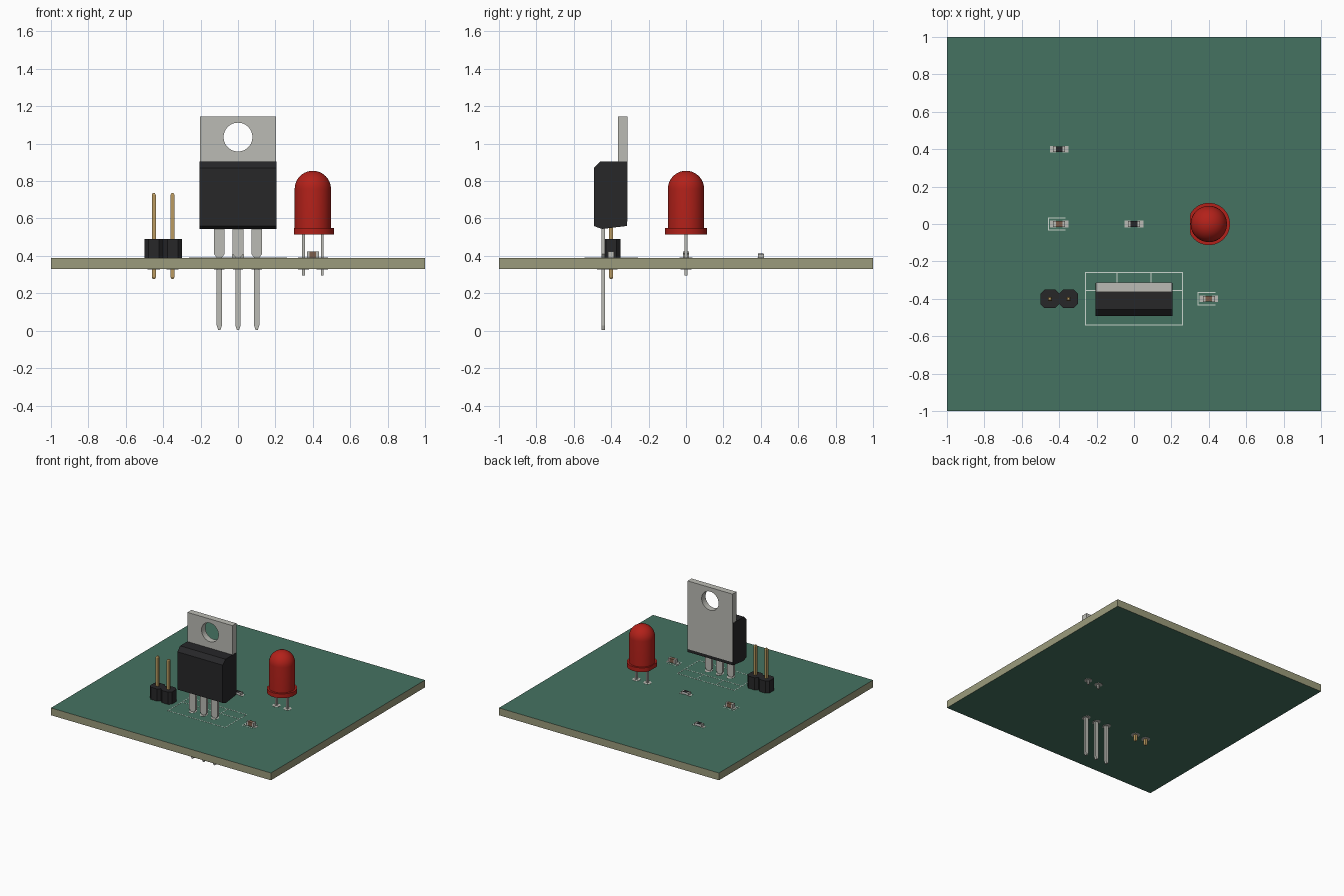
import bpy, bmesh
from math import sin, cos, pi
from mathutils import Vector

if "Cube" in bpy.data.objects:
    bpy.data.objects.remove(bpy.data.objects["Cube"])

Z0, Z1 = 0.33, 0.39  # board underside and top


def mat(name, r, g, b):
    m = bpy.data.materials.new(name)
    m.diffuse_color = (r, g, b, 1)
    m.use_nodes = True
    m.node_tree.nodes["Principled BSDF"].inputs["Base Color"].default_value = m.diffuse_color
    return m


GREEN = mat("solder_mask", 0.06, 0.17, 0.12)
CORE = mat("board_core", 0.33, 0.33, 0.20)
BLACK = mat("black_plastic", 0.02, 0.02, 0.022)
METAL = mat("tinned_metal", 0.5, 0.5, 0.46)
GOLD = mat("gold_pin", 0.5, 0.33, 0.12)
RED = mat("red_lens", 0.45, 0.015, 0.01)
BROWN = mat("ceramic_brown", 0.2, 0.11, 0.07)
WHITE = mat("white_ceramic", 0.8, 0.8, 0.78)
INK = mat("silkscreen", 0.6, 0.68, 0.62)


def finish(name, bm, material, smooth=False):
    bmesh.ops.recalc_face_normals(bm, faces=bm.faces)
    me = bpy.data.meshes.new(name)
    bm.to_mesh(me)
    bm.free()
    me.materials.append(material)
    ob = bpy.data.objects.new(name, me)
    bpy.context.collection.objects.link(ob)
    if smooth:
        bpy.ops.object.select_all(action='DESELECT')
        ob.select_set(True)
        bpy.context.view_layer.objects.active = ob
        bpy.ops.object.shade_smooth_by_angle(angle=0.6)
    return ob


def add_prism(bm, pts, axis, lo, hi):
    """Extrude a closed profile along an axis (0, 1 or 2)."""
    def place(p, d):
        c = list(p)
        c.insert(axis, d)
        return bm.verts.new(c)
    a, b = [place(p, lo) for p in pts], [place(p, hi) for p in pts]
    bm.faces.new(a)
    bm.faces.new(b[::-1])
    for i in range(len(pts)):
        j = (i + 1) % len(pts)
        bm.faces.new((a[i], b[i], b[j], a[j]))


def add_box(bm, x0, x1, y0, y1, z0, z1):
    add_prism(bm, [(x0, y0), (x1, y0), (x1, y1), (x0, y1)], 2, z0, z1)


def boxes(name, material, *dims):
    bm = bmesh.new()
    for d in dims:
        add_box(bm, *d)
    return finish(name, bm, material)


def prism(name, material, pts, axis, lo, hi, smooth=False):
    bm = bmesh.new()
    add_prism(bm, pts, axis, lo, hi)
    return finish(name, bm, material, smooth)


def circle(x, y, rx, ry, n=32):
    return [(x + rx * cos(2 * pi * i / n), y + ry * sin(2 * pi * i / n)) for i in range(n)]


# board: khaki edges, green top and bottom
board = boxes("circuit_board", CORE, (-1, 1, -1, 1, Z0, Z1))
board.data.materials.append(GREEN)
for f in board.data.polygons:
    f.material_index = int(abs(f.normal.z) > 0.5)

# power transistor: moulded body, tab with hole, three stepped legs
prism("transistor_body", BLACK,
      [(-0.493, 0.56), (-0.45, 0.544), (-0.315, 0.56), (-0.315, 0.905),
       (-0.457, 0.905), (-0.493, 0.87)], 0, -0.206, 0.206)
tab = boxes("transistor_tab", METAL, (-0.204, 0.204, -0.364, -0.313, 0.585, 1.145))
cutter = prism("tab_hole_cutter", METAL, circle(0, 1.035, 0.077, 0.077, 48), 1, -0.5, -0.2)
cutter.hide_render = True
mod = tab.modifiers.new("hole", 'BOOLEAN')
mod.operation = 'DIFFERENCE'
mod.solver = 'EXACT'
mod.object = cutter
bpy.context.view_layer.objects.active = tab
bpy.ops.object.modifier_apply(modifier="hole")
bpy.data.objects.remove(cutter)

half = [(0.006, 0.005), (0.014, 0.028), (0.014, 0.392), (0.029, 0.41), (0.029, 0.565)]
for i, x in enumerate((-0.1, 0, 0.1)):
    pts = [(x + w, z) for w, z in half] + [(x - w, z) for w, z in half[::-1]]
    prism(f"transistor_leg_{i + 1}", METAL, pts, 1, -0.452, -0.432)

# indicator lamp: flanged lens with domed top and one flat on the flange
R, N = 0.097, 48
profile = [(0, 0.515), (0.113, 0.515), (0.113, 0.55), (R, 0.55)]
profile += [(R * cos(a * pi / 20), 0.758 + R * sin(a * pi / 20)) for a in range(10)] + [(0, 0.855)]
bm = bmesh.new()
vs = [bm.verts.new((r, 0, z)) for r, z in profile]
es = [bm.edges.new(p) for p in zip(vs, vs[1:])]
bmesh.ops.spin(bm, geom=vs + es, cent=(0, 0, 0), axis=(0, 0, 1), angle=2 * pi, steps=N)
bmesh.ops.remove_doubles(bm, verts=bm.verts, dist=1e-5)
for v in bm.verts:
    v.co.x = max(v.co.x, -0.1)
bmesh.ops.translate(bm, verts=bm.verts, vec=Vector((0.4, 0, 0)))
finish("lamp_lens", bm, RED, True)
boxes("lamp_leads", METAL, *[(x - 0.007, x + 0.007, -0.007, 0.007, 0.295, 0.52)
                             for x in (0.35, 0.45)])

# pin header: two octagonal blocks with tapered square pins
for i, x in enumerate((-0.45, -0.35)):
    c, h = 0.022, 0.05
    corner = [(h, h - c), (h - c, h), (c - h, h), (-h, h - c)]
    outline = corner + [(-a, -b) for a, b in corner]
    prism(f"header_block_{i + 1}", BLACK, [(x + a, b - 0.4) for a, b in outline], 2, Z1, 0.49)
    bm = bmesh.new()
    rings = []
    for w, z in ((0.006, 0.277), (0.011, 0.287), (0.011, 0.725), (0.006, 0.735)):
        rings.append([bm.verts.new((x + a * w, -0.4 + b * w, z))
                      for a, b in ((-1, -1), (1, -1), (1, 1), (-1, 1))])
    bm.faces.new(rings[0])
    bm.faces.new(rings[-1])
    for a, b in zip(rings, rings[1:]):
        for k in range(4):
            bm.faces.new((a[k], a[(k + 1) % 4], b[(k + 1) % 4], b[k]))
    finish(f"header_pin_{i + 1}", bm, GOLD)

# through-hole pads on both board faces
bm = bmesh.new()
for x, y, rx, ry in ([(x, -0.44, 0.027, 0.037) for x in (-0.1, 0, 0.1)] +
                     [(x, -0.4, 0.033, 0.033) for x in (-0.45, -0.35)] +
                     [(x, 0, 0.03, 0.03) for x in (0.35, 0.45)]):
    for lo, hi in ((Z1 - 0.002, Z1 + 0.0015), (Z0 - 0.0015, Z0 + 0.002)):
        add_prism(bm, circle(x, y, rx, ry), 2, lo, hi)
finish("through_hole_pads", bm, METAL)


# surface-mount chips: body, wrapped end caps and solder pads
def chip(name, x, y, height, body):
    top = Z1 + height
    w = 0.015
    boxes(name + "_pads", METAL, *[(x + s * 0.034 - 0.016, x + s * 0.034 + 0.016,
                                    y - 0.018, y + 0.018, Z1 - 0.001, Z1 + 0.0015)
                                   for s in (-1, 1)])
    boxes(name + "_body", body, (x - 0.028, x + 0.028, y - w, y + w, Z1 + 0.002, top - 0.001))
    boxes(name + "_end_caps", METAL, *[(x + s * 0.025 - 0.007, x + s * 0.025 + 0.007,
                                        y - w - 0.001, y + w + 0.001, Z1 + 0.001, top)
                                       for s in (-1, 1)])


for i, (x, y) in enumerate(((-0.4, 0.4), (0, 0))):
    chip(f"resistor_{i + 1}", x, y, 0.021, WHITE)
    boxes(f"resistor_{i + 1}_coating", BLACK, (x - 0.018, x + 0.018, y - 0.015, y + 0.015,
                                             Z1 + 0.019, Z1 + 0.022))
for i, (x, y) in enumerate(((-0.4, 0), (0.4, -0.4))):
    chip(f"capacitor_{i + 1}", x, y, 0.034, BROWN)

# silkscreen outlines
lines = [(-0.26, -0.54, 0.26, -0.54), (-0.26, -0.26, 0.26, -0.26), (-0.26, -0.54, -0.26, -0.26),
         (0.26, -0.54, 0.26, -0.26), (-0.26, -0.355, 0.26, -0.355),
         (-0.09, -0.355, -0.09, -0.26), (0.09, -0.355, 0.09, -0.26)]
for x, y in ((-0.4, 0), (0.4, -0.4)):
    lines += [(x - 0.058, y - 0.033, x - 0.058, y + 0.033)]
    lines += [(x - 0.058, y + s * 0.033, x + 0.032, y + s * 0.033) for s in (-1, 1)]
t = 0.0025
boxes("silkscreen_outlines", INK, *[(a - t, c + t, b - t, d + t, Z1 - 0.001, Z1 + 0.001)
                                    for a, b, c, d in lines])
